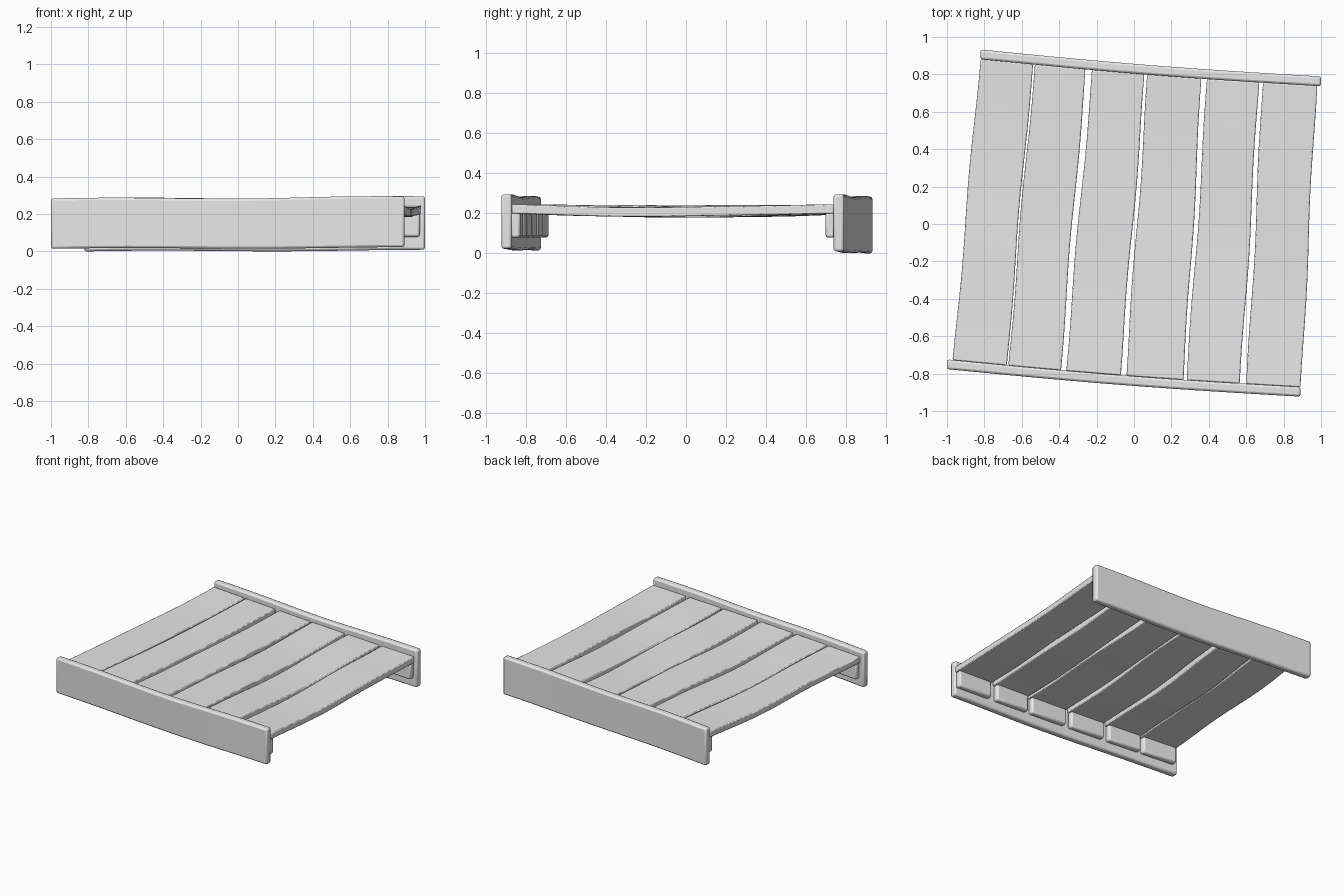
import bpy, bmesh
from math import sin, pi, radians
from mathutils import Vector

cube = bpy.data.objects.get("Cube")
if cube:
    bpy.data.objects.remove(cube)

# Single plain grey finish
grey = bpy.data.materials.new("plain grey")
grey.use_nodes = True
grey.diffuse_color = (0.8, 0.8, 0.8, 1)
grey.node_tree.nodes["Principled BSDF"].inputs["Base Color"].default_value = (0.8, 0.8, 0.8, 1)


def beam(name, section, steps, bevel):
    """Loft four-cornered sections section(t), t from 0 to 1, into a timber."""
    bm = bmesh.new()
    rings = [[bm.verts.new(p) for p in section(i / steps)] for i in range(steps + 1)]
    for a, b in zip(rings, rings[1:]):
        for k in range(4):
            j = (k + 1) % 4
            bm.faces.new((a[k], a[j], b[j], b[k]))
    bm.faces.new(rings[0])
    bm.faces.new(rings[-1])
    bmesh.ops.recalc_face_normals(bm, faces=bm.faces)
    mesh = bpy.data.meshes.new(name)
    bm.to_mesh(mesh)
    bm.free()
    mesh.materials.append(grey)
    obj = bpy.data.objects.new(name, mesh)
    bpy.context.collection.objects.link(obj)
    mod = obj.modifiers.new("Worn edges", "BEVEL")
    mod.width, mod.segments = bevel, 2
    mod.limit_method, mod.angle_limit = "ANGLE", radians(40)
    bpy.ops.object.select_all(action="DESELECT")
    obj.select_set(True)
    bpy.context.view_layer.objects.active = obj
    bpy.ops.object.shade_smooth_by_angle(angle=radians(35))
    return obj


# Rail centre lines, slanted and slightly bowed: start and end in plan
RAILS = {"front": ((-1.0, -0.75), (0.89, -0.897)),
         "back": ((-0.822, 0.907), (1.0, 0.763))}
HALF = 0.026
INWARD = {"front": 1, "back": -1}


def rail_y(side, x):
    (x0, y0), (x1, y1) = RAILS[side]
    t = (x - x0) / (x1 - x0)
    return y0 + (y1 - y0) * t - 0.012 * sin(pi * t)


# Upright rails
for side, low in (("front", 0.014), ("back", 0.0)):
    def rail_section(t, side=side, low=low):
        x = RAILS[side][0][0] * (1 - t) + RAILS[side][1][0] * t
        y = rail_y(side, x)
        top = 0.283 + 0.01 * t * t + 0.004 * sin(9 * t)
        bottom = low + 0.006 * t + 0.003 * sin(8 * t)
        return [(x, y - HALF, bottom), (x, y + HALF, bottom),
                (x, y + HALF, top), (x, y - HALF, top)]
    beam(side + "_rail", rail_section, 14, 0.012)

# Left and right plank edges: front pair, then back pair
PLANKS = [(-0.97, -0.68, -0.82, -0.54), (-0.672, -0.39, -0.53, -0.26),
          (-0.362, -0.07, -0.225, 0.055), (-0.04, 0.265, 0.07, 0.36),
          (0.282, 0.565, 0.39, 0.67), (0.60, 0.89, 0.69, 0.98)]

for n, (fl, fr, bl, br) in enumerate(PLANKS):
    # Deck plank, sagging and a little uneven
    def plank_section(t, n=n, edges=((fl, bl), (fr, br))):
        bow = sin(pi * t)
        z = 0.222 - 0.014 * bow + 0.006 * bow * sin(6 * t + 2 * n)
        points = []
        for k, (a, b) in enumerate(edges):
            x = a + (b - a) * t + 0.007 * bow * sin(7 * t + n + k)
            y0, y1 = rail_y("front", a) + HALF, rail_y("back", b) - HALF
            tilt = 0.004 * bow * sin(5 * t + n + 3 * k)
            points.append(Vector((x, y0 + (y1 - y0) * t, z + tilt)))
        up = Vector((0, 0, 0.023))
        left, right = points
        return [left - up, right - up, right + up, left + up]
    beam(f"plank_{n + 1}", plank_section, 14, 0.006)

    # Support cleats under both plank ends, against the rails
    for side, x0, x1 in (("front", fl, fr), ("back", bl, br)):
        def cleat_section(t, side=side, x0=x0 + 0.008, x1=x1 - 0.008):
            x = x0 + (x1 - x0) * t
            y = rail_y(side, x) + INWARD[side] * (HALF - 0.005)
            inner = y + INWARD[side] * 0.047
            return [(x, y, 0.078), (x, inner, 0.078), (x, inner, 0.205), (x, y, 0.205)]
        beam(f"{side}_cleat_{n + 1}", cleat_section, 1, 0.012)
